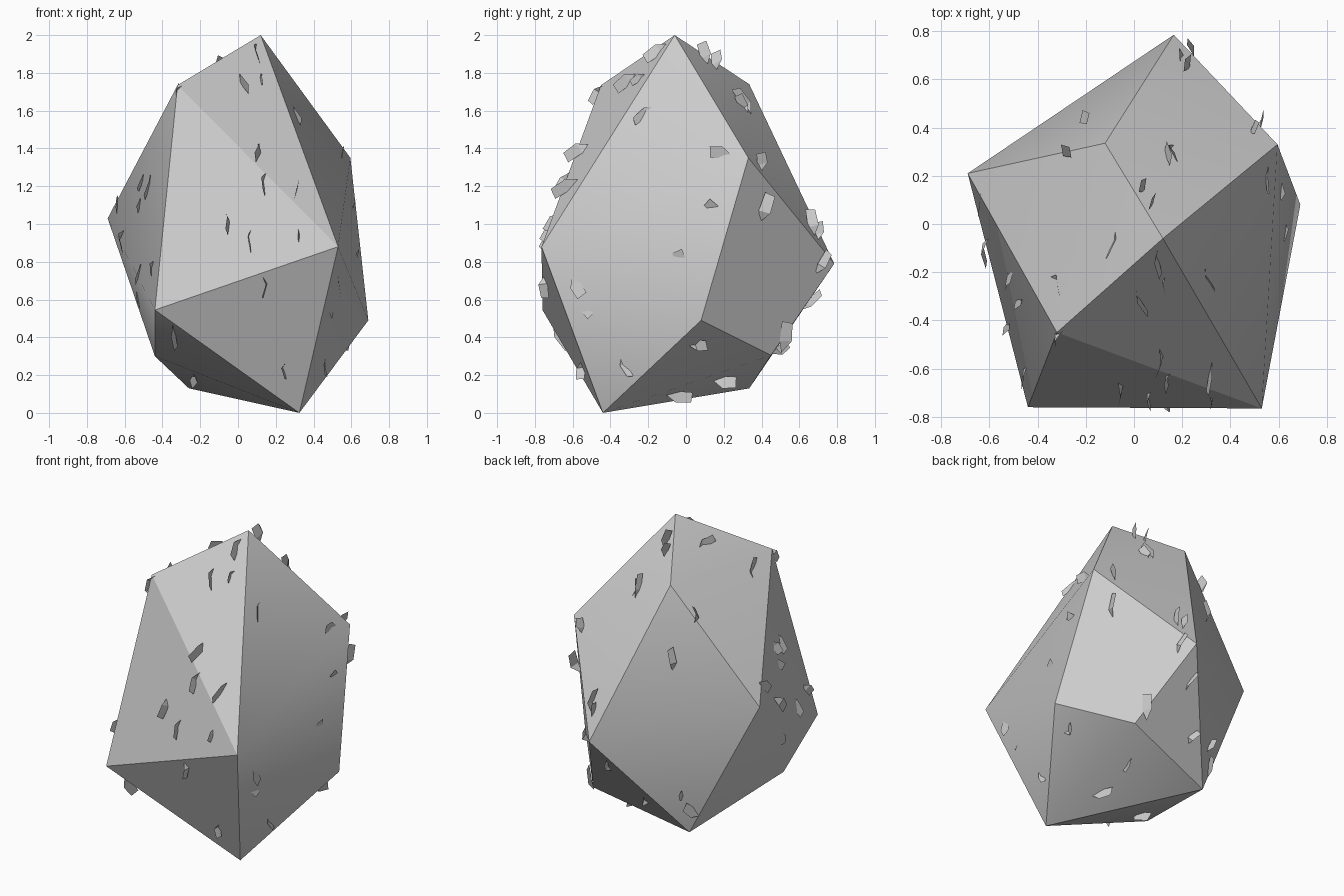
import bpy, bmesh, math, random
from mathutils import Vector
from mathutils.bvhtree import BVHTree

if "Cube" in bpy.data.objects:
    bpy.data.objects.remove(bpy.data.objects["Cube"])

random.seed(4)
stone = bpy.data.materials.new("stone grey")
stone.diffuse_color = (0.6, 0.6, 0.6, 1)
stone.use_nodes = True
stone.node_tree.nodes["Principled BSDF"].inputs["Base Color"].default_value = stone.diffuse_color


def make_object(name, bm):
    mesh = bpy.data.meshes.new(name)
    bm.to_mesh(mesh)
    obj = bpy.data.objects.new(name, mesh)
    bpy.context.collection.objects.link(obj)
    mesh.materials.append(stone)
    return obj


# Boulder: convex hull of its corner points
corners = [(.12, -.06, 2), (-.32, -.45, 1.735), (.53, -.765, .88), (-.44, -.76, .545),
           (.325, -.44, 0), (.69, .08, .49), (.595, .33, 1.35), (-.69, .21, 1.03),
           (-.44, -.40, .30), (-.26, .335, .13), (.37, .45, .305), (.165, .785, .79),
           (-.12, .335, 1.74)]
bm = bmesh.new()
for c in corners:
    bm.verts.new(c)
bmesh.ops.convex_hull(bm, input=bm.verts[:])
bmesh.ops.recalc_face_normals(bm, faces=bm.faces[:])
tree = BVHTree.FromBMesh(bm)
boulder = make_object("boulder", bm)
bm.free()
bpy.context.view_layer.objects.active = boulder
boulder.select_set(True)
bpy.ops.object.shade_smooth_by_angle(angle=math.radians(30))

# Chip positions, as seen from each side
front = [(-.31, 1.68), (.11, 1.90), (.13, 1.76), (.03, 1.74), (.10, 1.37), (.15, 1.21),
         (.31, 1.18), (-.06, 1.0), (.07, .91), (.32, .94), (.13, .67), (-.45, .76),
         (-.53, 1.09), (-.51, 1.22), (.26, .23), (-.25, .2), (-.33, .42)]
right = [(-.21, 1.57), (.19, 1.35), (.38, 1.32), (.29, 1.64), (.13, 1.06), (-.06, .79),
         (-.56, .69), (-.52, .56), (-.31, .25), (.05, .38), (.2, .19), (-.04, .11),
         (.4, 1.09), (.65, 1.0), (.71, .8), (.6, .5), (.5, .4), (.14, 1.85)]
top = [(-.1, -.08), (-.27, .29), (-.33, -.27), (.2, .68), (.18, .29), (.07, .08)]
back = [(-.2, 1.3), (-.25, .4), (-.05, .35), (-.3, .3), (.1, .6)]
left = [(-.4, .75), (-.25, .6), (-.1, .9), (.1, 1.1), (-.3, 1.2)]
rays = [((x, -3, z), (0, 1, 0)) for x, z in front]
rays += [((3, y, z), (-1, 0, 0)) for y, z in right]
rays += [((x, y, 4), (0, 0, -1)) for x, y in top]
rays += [((x, 3, z), (0, -1, 0)) for x, z in back]
rays += [((-3, y, z), (1, 0, 0)) for y, z in left]


# Chip: a small bent flake standing out of the surface, broad seen from the side
def add_chip(bm, spot, normal):
    w = Vector((1, random.uniform(-.35, .35), random.uniform(-.25, .25))).normalized()
    v = normal - w * normal.dot(w)
    v.normalize()
    u = w.cross(v)
    length, width = random.uniform(.08, .17), random.uniform(.04, .08)
    bend = w * random.uniform(-.025, .025)
    points = [spot - u * length * .5 - v * .01,
              spot - u * length * .1 - v * .01 + bend,
              spot + u * length * .5 + v * width * .3,
              spot + u * length * .35 + v * width,
              spot - u * length * .2 + v * width * .7 + bend]
    vs = [bm.verts.new((p.x, p.y, max(p.z, 0))) for p in points]
    bm.faces.new((vs[0], vs[1], vs[4]))
    bm.faces.new((vs[1], vs[2], vs[3], vs[4]))


bm = bmesh.new()
for origin, direction in rays:
    spot, normal, _, _ = tree.ray_cast(Vector(origin), Vector(direction))
    if spot:
        add_chip(bm, spot, normal)
make_object("stone_chips", bm)
bm.free()
